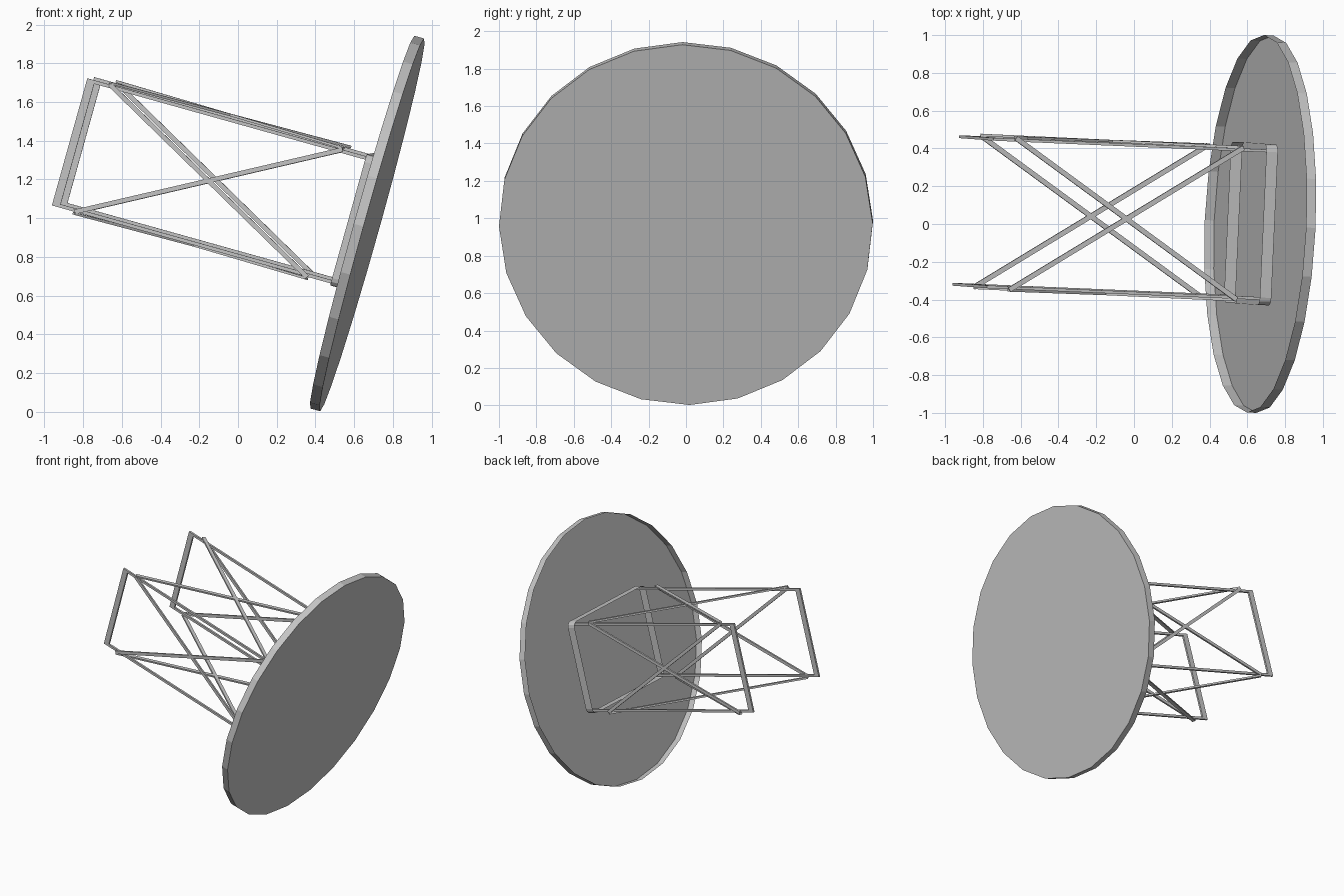
import bpy
import bmesh
import math
from mathutils import Vector, Matrix

cube = bpy.data.objects.get("Cube")
if cube:
    bpy.data.objects.remove(cube, do_unlink=True)

# One plain grey for the whole table
grey = bpy.data.materials.new("grey")
grey.use_nodes = True
COLOUR = (0.55, 0.55, 0.55, 1.0)
grey.diffuse_color = COLOUR
grey.node_tree.nodes["Principled BSDF"].inputs["Base Color"].default_value = COLOUR

# Table frame, tipped on its edge: local x = u (short side), y = v (long side),
# z = h (from the outer table top face toward the feet)
H = Vector((-0.962, 0.041, 0.269)).normalized()
U = Vector((0.27, -0.02, 0.963))
U = (U - H * U.dot(H)).normalized()
V = H.cross(U)
FRAME = Matrix((U, V, H)).transposed().to_4x4()
FRAME.translation = Vector((0.693, -0.001, 0.965))


def finish(name, bm):
    """Place a bmesh given in table coordinates into the scene."""
    bm.transform(FRAME)
    bmesh.ops.recalc_face_normals(bm, faces=bm.faces)
    mesh = bpy.data.meshes.new(name)
    bm.to_mesh(mesh)
    bm.free()
    mesh.materials.append(grey)
    obj = bpy.data.objects.new(name, mesh)
    bpy.context.collection.objects.link(obj)
    return obj


def bar(name, start, end, width, thick, normal):
    """Rectangular bar from start to end; thick is measured along normal."""
    a, b, n = Vector(start), Vector(end), Vector(normal)
    d = b - a
    length = d.length
    d.normalize()
    m = Matrix((n.cross(d), n, d)).transposed().to_4x4()
    m.translation = (a + b) / 2
    bm = bmesh.new()
    bmesh.ops.create_cube(bm, size=1.0, matrix=m @ Matrix.Diagonal((width, thick, length, 1)))
    return finish(name, bm)


def wall(bm, points, h0, h1):
    """Upright band through the points; returns its first loop of vertices."""
    low = [bm.verts.new((x, y, h0)) for x, y in points]
    high = [bm.verts.new((x, y, h1)) for x, y in points]
    for i in range(len(points)):
        j = (i + 1) % len(points)
        bm.faces.new((low[i], low[j], high[j], high[i]))
    return low


# Round top with 24 sides: one face with a rim, open underneath
RIM = 0.052
bm = bmesh.new()
circle = [(math.cos(math.tau * i / 24), math.sin(math.tau * i / 24)) for i in range(24)]
bm.faces.new(wall(bm, circle, 0.0, RIM))
finish("table_top", bm)

# Apron band with rounded corners
HU, HV, R, STEPS = 0.352, 0.426, 0.04, 3
outline = []
for k, (su, sv) in enumerate([(1, 1), (-1, 1), (-1, -1), (1, -1)]):
    for i in range(STEPS + 1):
        t = math.pi / 2 * (k + i / STEPS)
        outline.append((su * (HU - R) + R * math.cos(t), sv * (HV - R) + R * math.sin(t)))
bm = bmesh.new()
wall(bm, outline, 0.045, 0.108)
finish("apron", bm)

# Legs, feet and crossed braces
LU, LV = 0.332, 0.391
NEAR, FAR = 0.235, 1.485
for sv, side in ((1, "back"), (-1, "front")):
    v = sv * LV
    bar(f"{side}_foot", (-0.341, v, 1.585), (0.341, v, 1.585), 0.042, 0.015, (0, 1, 0))
    for su, level in ((1, "upper"), (-1, "lower")):
        bar(f"{side}_{level}_leg", (su * LU, v, 0.05), (su * LU, v, 1.57),
            0.018, 0.015, (0, 1, 0))
        # Diagonal across the side frame
        bar(f"{side}_brace_{level}", (su * 0.342, sv * 0.405, NEAR),
            (-su * 0.342, sv * 0.405, FAR), 0.024, 0.013, (0, 1, 0))

for su, level in ((1, "upper"), (-1, "lower")):
    for sv, side in ((1, "a"), (-1, "b")):
        # Diagonal joining the two side frames
        bar(f"{level}_cross_brace_{side}", (su * 0.350, sv * 0.402, NEAR),
            (su * 0.350, -sv * 0.402, FAR), 0.026, 0.013, (1, 0, 0))
